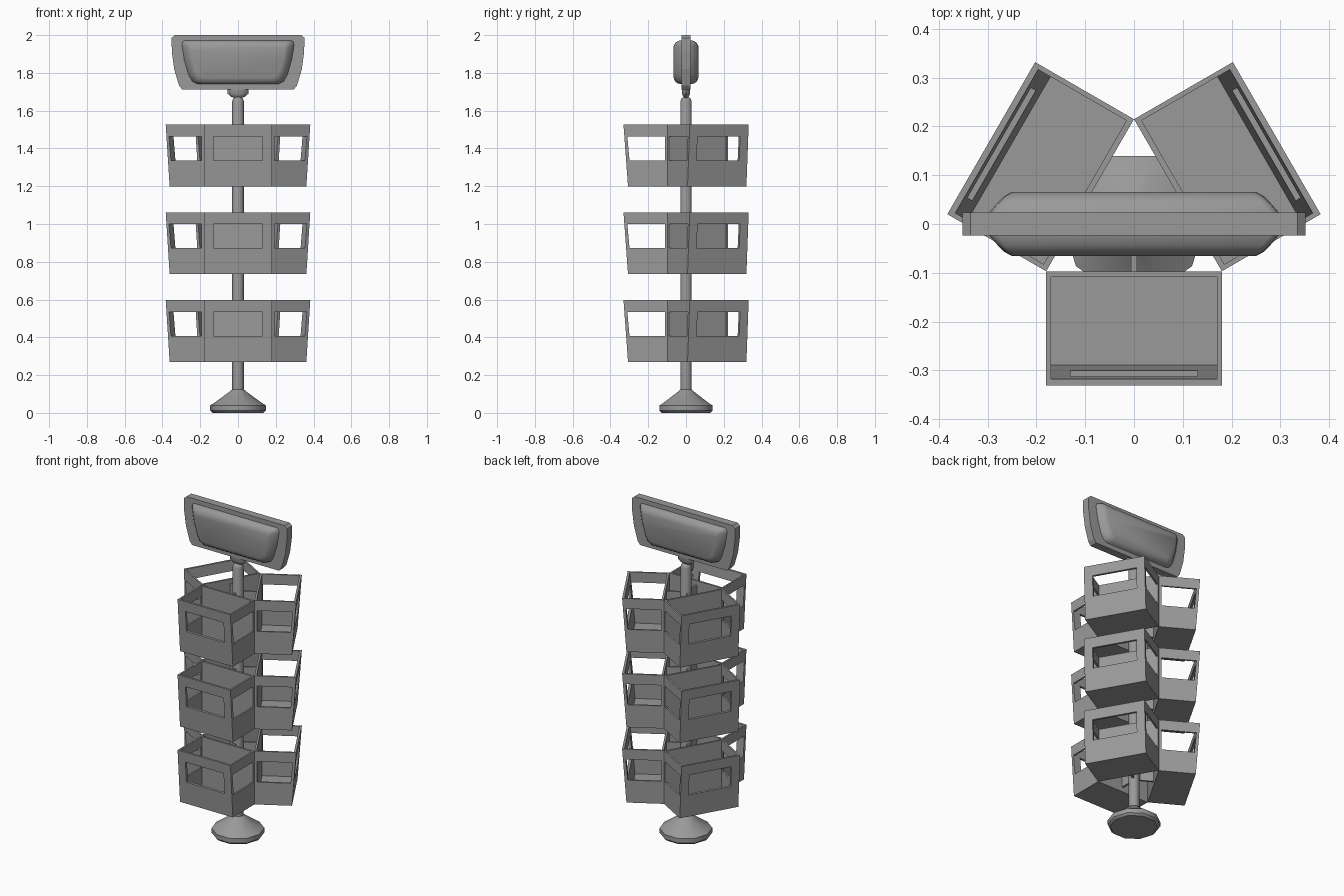
import bpy, bmesh, math

if "Cube" in bpy.data.objects:
    bpy.data.objects.remove(bpy.data.objects["Cube"])

SIDES = 10
AXIS_Y = 0.007   # bins are arranged around this point

grey = bpy.data.materials.new("dark_grey")
grey.diffuse_color = (0.32, 0.32, 0.32, 1)
grey.use_nodes = True
grey.node_tree.nodes["Principled BSDF"].inputs["Base Color"].default_value = grey.diffuse_color


def make(name, bm, smooth=None):
    bmesh.ops.remove_doubles(bm, verts=bm.verts, dist=1e-5)
    bmesh.ops.recalc_face_normals(bm, faces=bm.faces)
    me = bpy.data.meshes.new(name)
    bm.to_mesh(me)
    bm.free()
    me.materials.append(grey)
    ob = bpy.data.objects.new(name, me)
    bpy.context.collection.objects.link(ob)
    if smooth:
        bpy.ops.object.select_all(action='DESELECT')
        ob.select_set(True)
        bpy.context.view_layer.objects.active = ob
        bpy.ops.object.shade_smooth_by_angle(angle=math.radians(smooth))
    return ob


def loft(name, rings, smooth=None):
    """Skin a list of equal-length point rings and cap both ends."""
    bm = bmesh.new()
    vr = [[bm.verts.new(p) for p in r] for r in rings]
    n = len(rings[0])
    for a, b in zip(vr, vr[1:]):
        for i in range(n):
            j = (i + 1) % n
            bm.faces.new((a[i], a[j], b[j], b[i]))
    bm.faces.new(vr[0])
    bm.faces.new(vr[-1])
    return make(name, bm, smooth)


def lathe(name, profile, ky=1.0, smooth=40):
    ang = [2 * math.pi * i / SIDES for i in range(SIDES)]
    return loft(name, [[(r * math.cos(a), ky * r * math.sin(a), z) for a in ang]
                       for r, z in profile], smooth)


def prism(name, yz, half):
    return loft(name, [[(x, y - AXIS_Y, z) for y, z in yz] for x in (-half, half)])


def mirrored(half):
    return half + [(-x, z) for x, z in reversed(half)]


# base, pole
lathe("base", [(0.135, 0), (0.147, 0.012), (0.147, 0.04), (0.13, 0.05),
               (0.045, 0.112), (0.03, 0.125)])
lathe("pole", [(0.031, 0.12), (0.031, 1.65), (0.025, 1.665), (0.01, 1.675)])

# sign mount, frame and pillow-shaped panel
lathe("sign_mount", [(0.012, 1.665), (0.035, 1.673), (0.055, 1.69), (0.055, 1.725)], 0.42)
frame = mirrored([(0.335, 2.0), (0.352, 1.985), (0.35, 1.91), (0.338, 1.82),
                  (0.312, 1.732), (0.295, 1.712)])
loft("sign_frame", [[(x, y, z) for x, z in frame] for y in (-0.024, 0.024)])

panel = mirrored([(0.282, 1.973), (0.297, 1.965), (0.3, 1.945), (0.288, 1.87),
                  (0.265, 1.79), (0.245, 1.755), (0.215, 1.74)])
# depth, side inset, top/bottom inset
steps = [(0.02, 0, 0), (0.043, 0.02, 0.004), (0.057, 0.034, 0.014), (0.066, 0.05, 0.034)]
layers = [(-y, i, k) for y, i, k in reversed(steps)] + steps
ZC = 1.857
loft("sign_panel", [[(x * (1 - i / 0.3), y, ZC + (z - ZC) * (1 - k / 0.116))
                     for x, z in panel] for y, i, k in layers], 50)

# one bin: slanted front, open top, windows in the front and sides
bin_ob = prism("bin", [(-0.307, 0), (-0.331, 0.328), (-0.097, 0.328), (-0.097, 0)], 0.18)
cutters = [
    prism("cut_inside", [(-0.289, 0.015), (-0.321, 0.36), (-0.109, 0.36), (-0.109, 0.015)], 0.17),
    prism("cut_front", [(-0.4, 0.138), (-0.4, 0.265), (-0.2, 0.265), (-0.2, 0.138)], 0.13),
    prism("cut_sides", [(-0.299, 0.138), (-0.3105, 0.265), (-0.112, 0.265), (-0.112, 0.138)], 0.3),
]
for c in cutters:
    c.hide_render = True
    m = bin_ob.modifiers.new(c.name, 'BOOLEAN')
    m.operation = 'DIFFERENCE'
    m.solver = 'EXACT'
    m.object = c
dg = bpy.context.evaluated_depsgraph_get()
bin_mesh = bpy.data.meshes.new_from_object(bin_ob.evaluated_get(dg))
bin_mesh.materials.clear()
bin_mesh.materials.append(grey)
for o in [bin_ob] + cutters:
    bpy.data.objects.remove(o)

# thin plate joining a bin to the pole
plate = prism("plate", [(-0.098, 0.03), (-0.098, 0.3), (-0.02, 0.3), (-0.02, 0.03)], 0.006)
plate_mesh = plate.data
bpy.data.objects.remove(plate)

# three tiers of three bins
for t in range(3):
    for k in range(3):
        for label, me in (("bin", bin_mesh), ("bracket", plate_mesh)):
            ob = bpy.data.objects.new(f"{label}_{t + 1}_{k + 1}", me)
            ob.location = (0, AXIS_Y, 0.27 + 0.464 * t)
            ob.rotation_euler.z = k * math.radians(120)
            bpy.context.collection.objects.link(ob)
